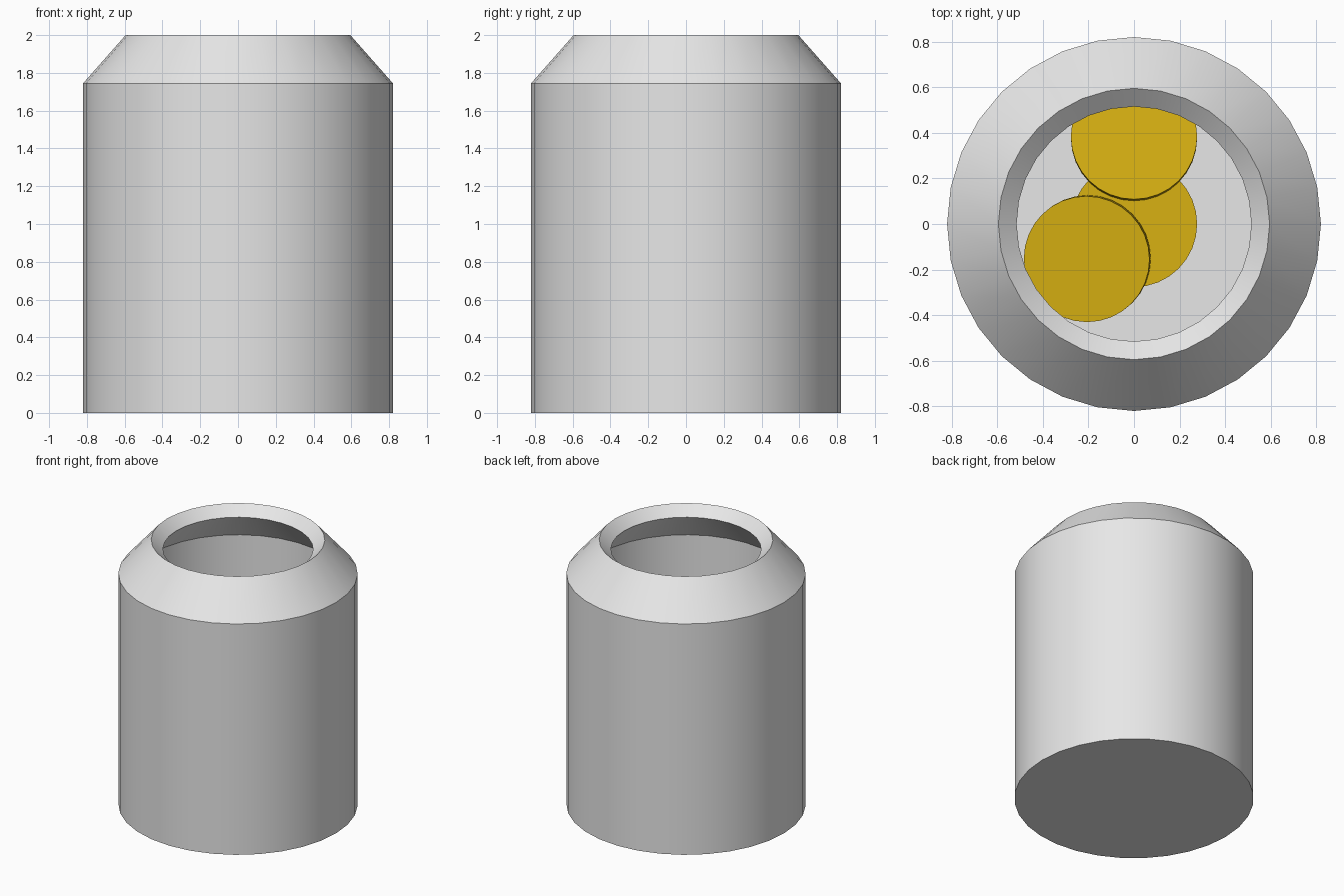
import bpy
import bmesh
from math import radians, pi
from mathutils import Matrix, Vector

cube = bpy.data.objects.get("Cube")
if cube:
    bpy.data.objects.remove(cube)

SIDES = 32


def make_material(name, rgb):
    mat = bpy.data.materials.new(name)
    mat.use_nodes = True
    mat.diffuse_color = (*rgb, 1)
    mat.node_tree.nodes["Principled BSDF"].inputs["Base Color"].default_value = (*rgb, 1)
    return mat


def finish(bm, name, mat):
    """Turn the bmesh into a smooth object with sharp creases."""
    bmesh.ops.recalc_face_normals(bm, faces=bm.faces)
    mesh = bpy.data.meshes.new(name)
    bm.to_mesh(mesh)
    bm.free()
    mesh.materials.append(mat)
    obj = bpy.data.objects.new(name, mesh)
    bpy.context.collection.objects.link(obj)
    bpy.ops.object.select_all(action="DESELECT")
    obj.select_set(True)
    bpy.context.view_layer.objects.active = obj
    bpy.ops.object.shade_smooth_by_angle(angle=radians(25))
    return obj


def lathe(name, profile, mat):
    """Spin a (radius, height) profile around the z axis."""
    bm = bmesh.new()
    verts = [bm.verts.new((r, 0, z)) for r, z in profile]
    edges = [bm.edges.new(pair) for pair in zip(verts, verts[1:])]
    bmesh.ops.spin(bm, geom=verts + edges, cent=(0, 0, 0), axis=(0, 0, 1),
                   angle=2 * pi, steps=SIDES, use_merge=False)
    bmesh.ops.remove_doubles(bm, verts=bm.verts, dist=0.0005)
    return finish(bm, name, mat)


def coin(name, centre, tilt_axis, tilt, mat):
    """A thin disc tilted about a horizontal axis."""
    bm = bmesh.new()
    turn = Matrix.Rotation(radians(tilt), 4, Vector(tilt_axis))
    bmesh.ops.create_cone(bm, cap_ends=True, segments=SIDES,
                          radius1=0.277, radius2=0.277, depth=THICK,
                          matrix=Matrix.Translation(centre) @ turn)
    return finish(bm, name, mat)


grey = make_material("light grey", (0.8, 0.8, 0.8))
gold = make_material("coin gold", (0.69, 0.44, 0.006))

# Thick-walled jar: outside from the base up, over the bevelled lip, down inside
FLOOR = 0.105
lathe("jar", [(0, 0), (0.82, 0), (0.82, 1.745), (0.595, 2),
              (0.515, 1.93), (0.714, 1.705), (0.714, FLOOR), (0, FLOOR)], grey)

# One coin flat on the floor, two leaning on it
THICK = 0.055
flat = FLOOR + THICK / 2
lean = flat + THICK / 2
coin("flat_coin", (0, 0, flat), (1, 0, 0), 0, gold)
coin("back_leaning_coin", (0, 0.38, lean), (1, 0, 0), -7, gold)
coin("front_leaning_coin", (-0.205, -0.152, lean + 0.012), (0.6, -0.8, 0), 7, gold)
